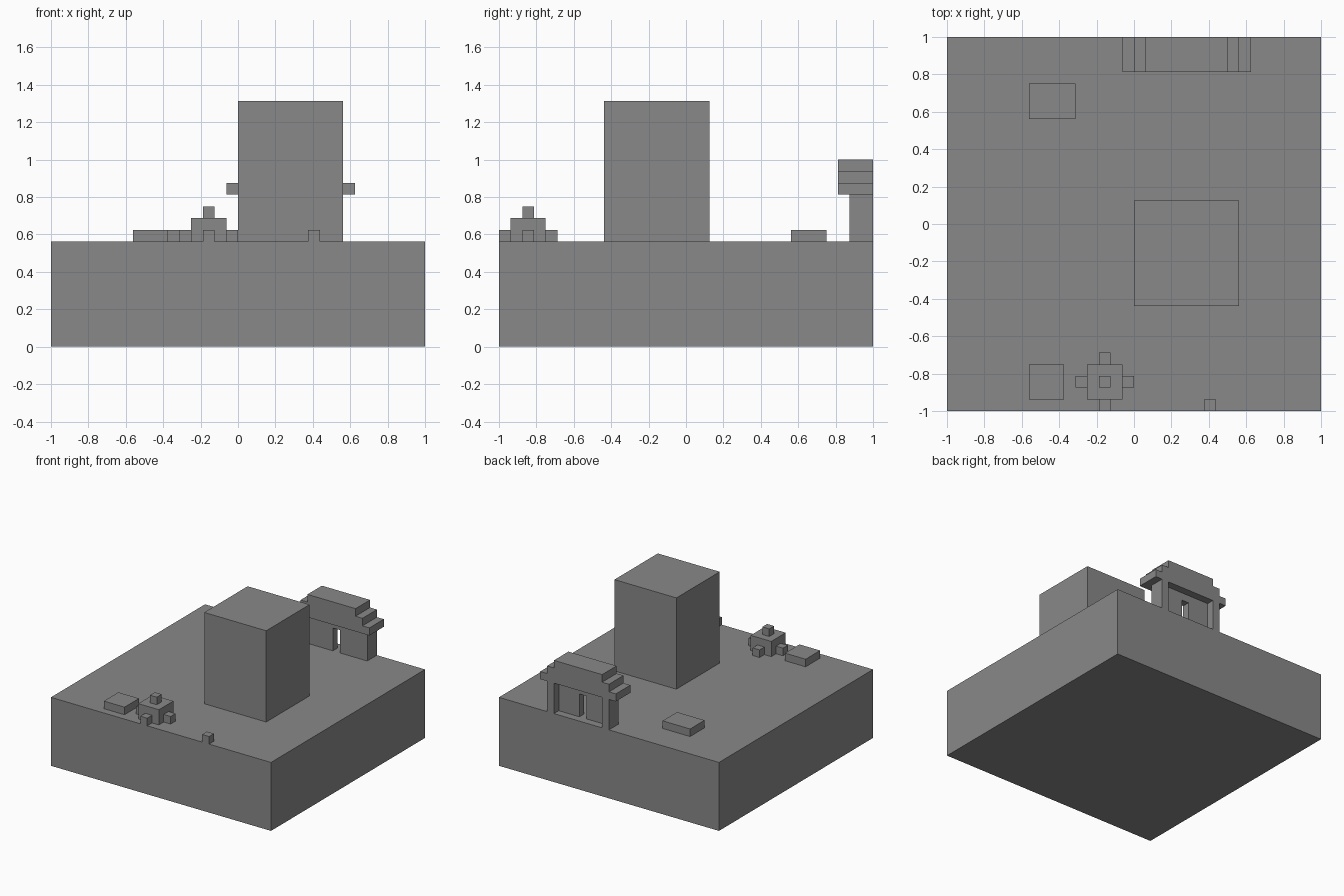
import bpy
import bmesh
from mathutils import Vector

if "Cube" in bpy.data.objects:
    bpy.data.objects.remove(bpy.data.objects["Cube"], do_unlink=True)

U = 1 / 16      # one grid block
GROUND = 9      # height of the ground in blocks

grey = bpy.data.materials.new("stone_grey")
grey.use_nodes = True
colour = (0.25, 0.25, 0.25, 1)
grey.diffuse_color = colour
grey.node_tree.nodes["Principled BSDF"].inputs["Base Color"].default_value = colour


def blocks(name, boxes):
    """One object made of boxes, each given by its low and high corners in blocks."""
    bm = bmesh.new()
    for low, high in boxes:
        low, high = Vector(low), Vector(high)
        for v in bmesh.ops.create_cube(bm, size=1)["verts"]:
            v.co = [(a + b) / 2 + c * (b - a) for a, b, c in zip(low, high, v.co)]
    bmesh.ops.scale(bm, vec=(U, U, U), verts=bm.verts)
    mesh = bpy.data.meshes.new(name)
    bm.to_mesh(mesh)
    bm.free()
    mesh.materials.append(grey)
    obj = bpy.data.objects.new(name, mesh)
    bpy.context.collection.objects.link(obj)
    return obj


def on_ground(x0, x1, y0, y1, height):
    return (x0, y0, GROUND), (x1, y1, GROUND + height)


# Ground slab and large tower
blocks("ground", [((-16, -16, 0), (16, 16, GROUND))])
blocks("tower", [on_ground(0, 9, -7, 2, 12)])

# House: corner posts, recessed wall with a door slot, stepped roof
blocks("house_posts", [on_ground(x, x + 1, 14, 16, 4) for x in (0, 8)])
blocks("house_wall", [on_ground(x, x + 3, 14, 15, 4) for x in (1, 5)])
blocks("door_lintel", [((4, 14, 12), (5, 15, 13))])
blocks("stepped_roof", [((i - 1, 13, 13 + i), (10 - i, 16, 14 + i)) for i in range(3)])

# Low slabs and a single stone
blocks("back_slab", [on_ground(-9, -5, 9, 12, 1)])
blocks("front_slab", [on_ground(-9, -6, -15, -12, 1)])
blocks("small_stone", [on_ground(6, 7, -16, -15, 1)])

# Bush: core, crown and four side blocks
blocks("bush_core", [on_ground(-4, -1, -15, -12, 2)])
blocks("bush_crown", [((-3, -14, 11), (-2, -13, 12))])
blocks("bush_sides", [on_ground(-3 + dx, -2 + dx, -14 + dy, -13 + dy, 1)
                      for dx, dy in ((2, 0), (-2, 0), (0, 2), (0, -2))])
